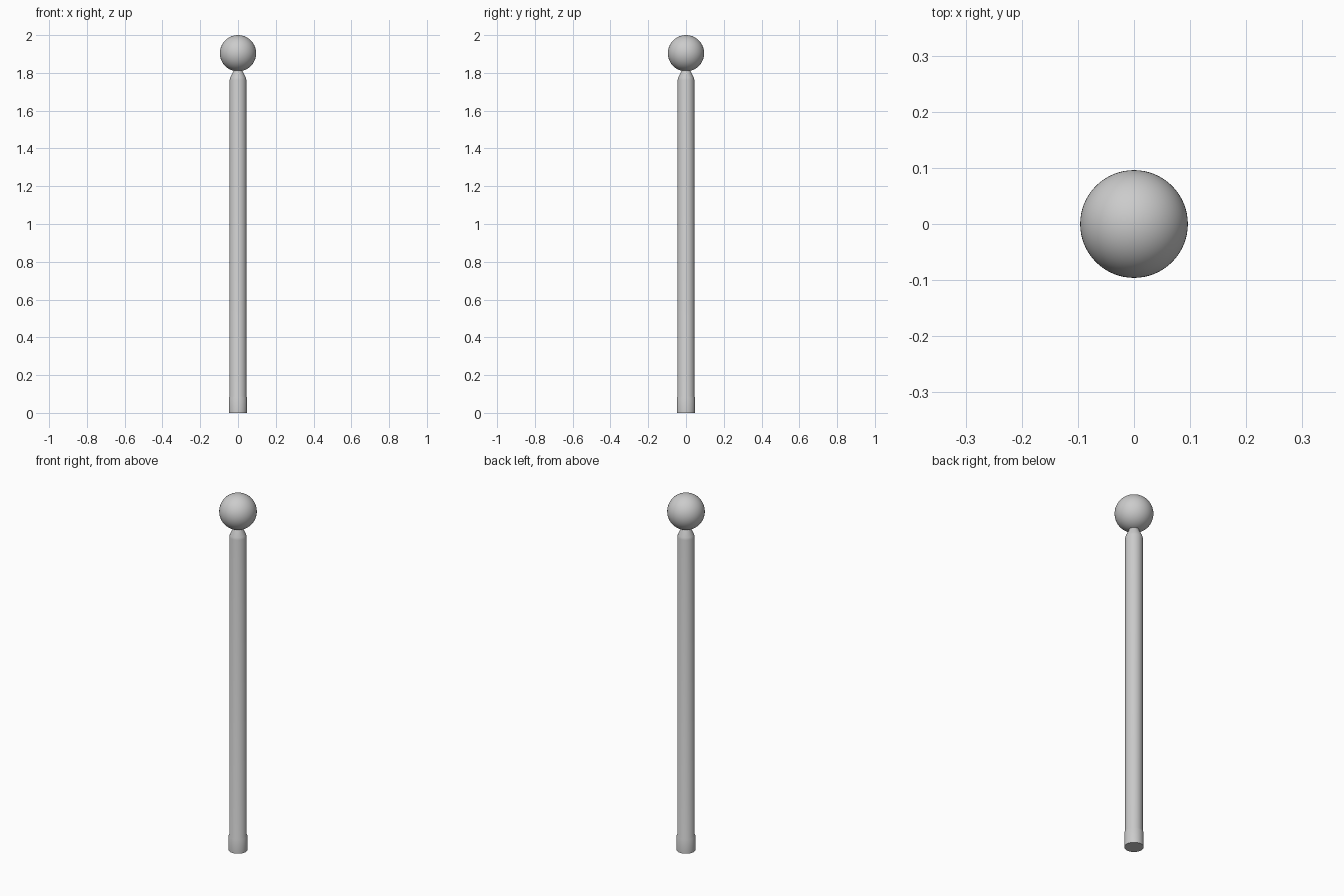
import bpy, bmesh, math

if "Cube" in bpy.data.objects:
    bpy.data.objects.remove(bpy.data.objects["Cube"])

SEGMENTS = 64


def lathe(name, profile):
    """Spin a (radius, z) profile around z; the ends lie on the axis."""
    bm = bmesh.new()
    verts = [bm.verts.new((r, 0, z)) for r, z in profile]
    edges = [bm.edges.new(pair) for pair in zip(verts, verts[1:])]
    bmesh.ops.spin(bm, geom=verts + edges, cent=(0, 0, 0), axis=(0, 0, 1),
                   angle=math.tau, steps=SEGMENTS, use_duplicate=False)
    bmesh.ops.remove_doubles(bm, verts=bm.verts, dist=1e-5)
    bmesh.ops.recalc_face_normals(bm, faces=bm.faces)
    mesh = bpy.data.meshes.new(name)
    bm.to_mesh(mesh)
    bm.free()
    obj = bpy.data.objects.new(name, mesh)
    bpy.context.collection.objects.link(obj)
    smooth(obj)
    return obj


def smooth(obj):
    bpy.ops.object.select_all(action='DESELECT')
    obj.select_set(True)
    bpy.context.view_layer.objects.active = obj
    bpy.ops.object.shade_smooth_by_angle(angle=math.radians(25))


# Handle: end collar with a small step, straight shaft, tapered neck
lathe("handle", [
    (0, 0), (0.048, 0), (0.048, 0.08), (0.0445, 0.088),
    (0.0445, 1.762), (0.041, 1.775), (0.025, 1.808), (0.025, 1.825), (0, 1.825),
])

# Ball head
bpy.ops.mesh.primitive_uv_sphere_add(segments=SEGMENTS, ring_count=32,
                                     radius=0.096, location=(0, 0, 1.904))
ball = bpy.context.object
ball.name = "ball_head"
smooth(ball)
